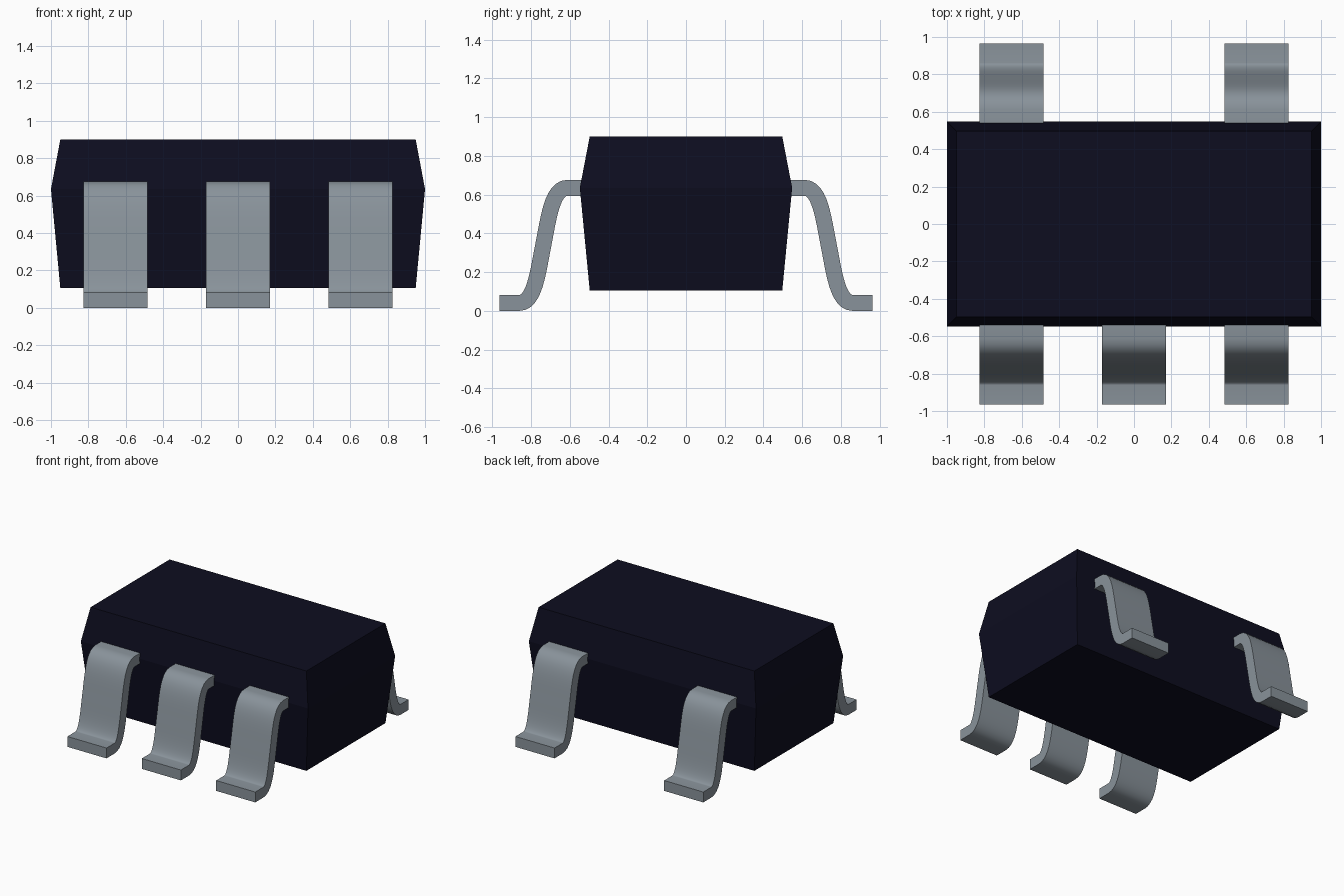
import bpy, bmesh, math
from mathutils import Vector

cube = bpy.data.objects.get("Cube")
if cube:
    bpy.data.objects.remove(cube, do_unlink=True)


def material(name, rgb):
    m = bpy.data.materials.new(name)
    m.use_nodes = True
    color = (*rgb, 1.0)
    m.diffuse_color = color
    m.node_tree.nodes["Principled BSDF"].inputs["Base Color"].default_value = color
    return m


def make_object(name, bm, mat):
    bmesh.ops.recalc_face_normals(bm, faces=bm.faces)
    mesh = bpy.data.meshes.new(name)
    bm.to_mesh(mesh)
    bm.free()
    mesh.materials.append(mat)
    obj = bpy.data.objects.new(name, mesh)
    bpy.context.collection.objects.link(obj)
    return obj


navy = material("dark navy plastic", (0.004, 0.004, 0.014))
grey = material("grey metal", (0.25, 0.29, 0.325))

# Body: rectangular rings, widest at the mould parting line
bm = bmesh.new()
rings = []
for hx, hy, z in [(0.95, 0.497, 0.106), (1.0, 0.548, 0.635), (0.95, 0.497, 0.9)]:
    rings.append([bm.verts.new((sx * hx, sy * hy, z))
                  for sx, sy in [(-1, -1), (1, -1), (1, 1), (-1, 1)]])
for low, high in zip(rings, rings[1:]):
    for i in range(4):
        j = (i + 1) % 4
        bm.faces.new((low[i], low[j], high[j], high[i]))
bm.faces.new(rings[0][::-1])
bm.faces.new(rings[-1])
make_object("body", bm, navy)

# Lead centreline in (distance outwards, height): half an S-bend, then its point reflection
THICK, WIDTH, STEPS = 0.083, 0.344, 12
MID = Vector((0.737, 0.338))
P = [Vector(p) for p in [(0.612, 0.635), (0.692, 0.635), (0.709, 0.48)]] + [MID]


def bezier(t):
    s = 1 - t
    return s**3 * P[0] + 3 * s * s * t * P[1] + 3 * s * t * t * P[2] + t**3 * P[3]


upper = [bezier(i / STEPS) for i in range(STEPS + 1)]
path = [Vector((0.5, 0.635))] + upper + [2 * MID - p for p in upper[-2::-1]]
path.append(Vector((0.964, path[-1].y)))


# Offset the centreline to both sides
def edge(side):
    pts = []
    for i, p in enumerate(path):
        t = (path[min(i + 1, len(path) - 1)] - path[max(i - 1, 0)]).normalized()
        if i in (1, len(path) - 2):
            t = Vector((1, 0))
        pts.append(p + Vector((-t.y, t.x)) * side * THICK / 2)
    return pts


top_edge, bottom_edge = edge(1), edge(-1)


def lead(name, x, side):
    bm = bmesh.new()
    rows = [[bm.verts.new((x + dx, side * p.x, max(p.y, 0)))
             for dx, p in [(-WIDTH / 2, a), (WIDTH / 2, a), (WIDTH / 2, b), (-WIDTH / 2, b)]]
            for a, b in zip(top_edge, bottom_edge)]
    for r, s in zip(rows, rows[1:]):
        for i in range(4):
            j = (i + 1) % 4
            bm.faces.new((r[i], r[j], s[j], s[i]))
    bm.faces.new(rows[0])
    bm.faces.new(rows[-1])
    obj = make_object(name, bm, grey)
    bpy.ops.object.select_all(action='DESELECT')
    obj.select_set(True)
    bpy.context.view_layer.objects.active = obj
    bpy.ops.object.shade_smooth_by_angle(angle=math.radians(35))


# Three leads in front, two behind
for label, x in [("right", -0.655), ("middle", 0.0), ("left", 0.655)]:
    lead("front_lead_" + label, x, -1)
    if x:
        lead("back_lead_" + label, x, 1)
